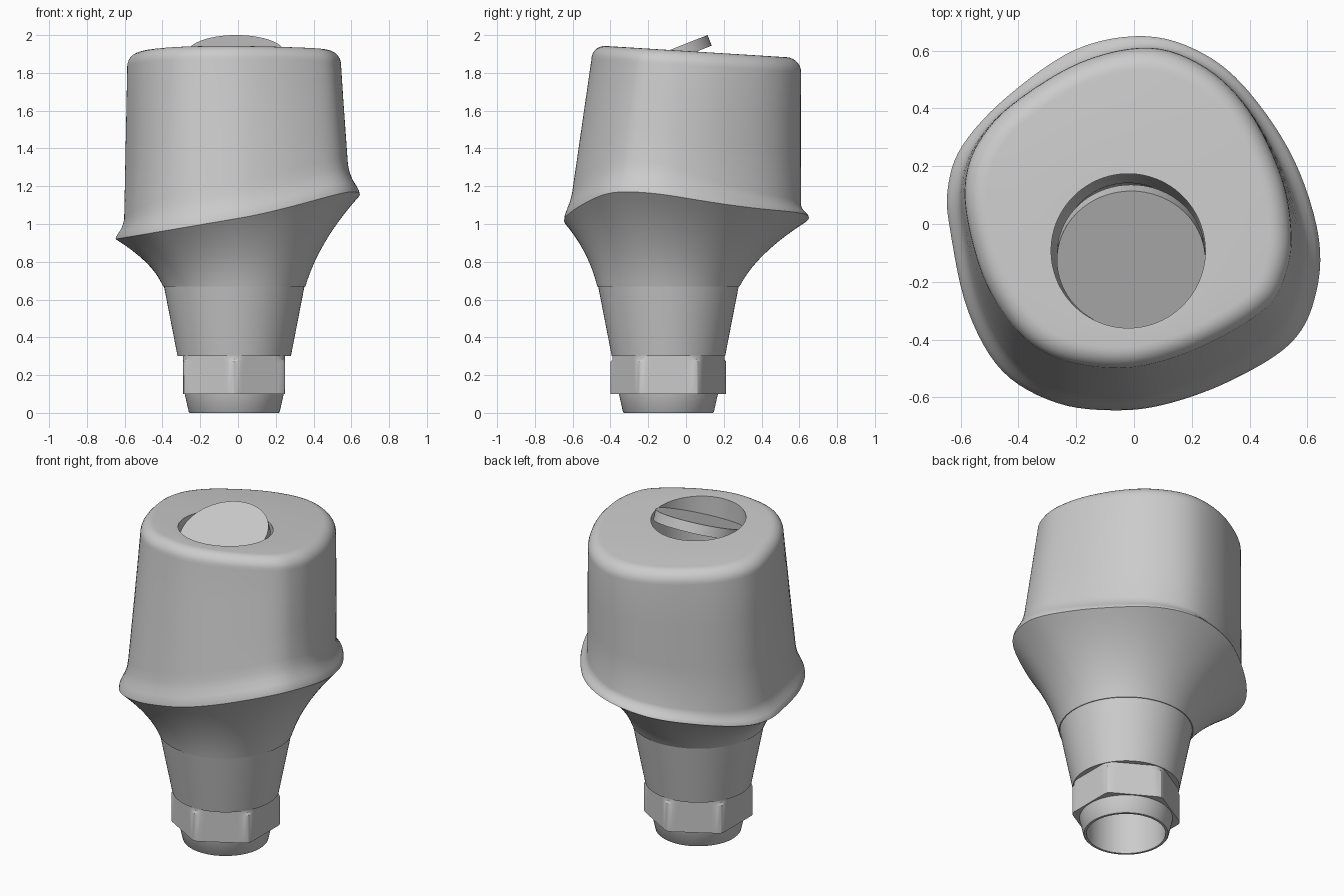
import bpy
import bmesh
from math import atan2, cos, sin, pi, radians
from mathutils import Vector, Matrix

if "Cube" in bpy.data.objects:
    bpy.data.objects.remove(bpy.data.objects["Cube"], do_unlink=True)

AXIS = Vector((-0.02, -0.093))        # shared axis of the base and the bore
TOP_CENTRE = Vector((-0.02, 0.05))

metal = bpy.data.materials.new("satin_grey")
metal.use_nodes = True
GREY = (0.6, 0.6, 0.6, 1)
metal.diffuse_color = GREY
metal.node_tree.nodes["Principled BSDF"].inputs["Base Color"].default_value = GREY


def finish(name, bm):
    """Turn a bmesh into a smooth object with sharp edges kept."""
    bmesh.ops.recalc_face_normals(bm, faces=bm.faces)
    mesh = bpy.data.meshes.new(name)
    bm.to_mesh(mesh)
    bm.free()
    obj = bpy.data.objects.new(name, mesh)
    bpy.context.collection.objects.link(obj)
    mesh.materials.append(metal)
    bpy.ops.object.select_all(action="DESELECT")
    obj.select_set(True)
    bpy.context.view_layer.objects.active = obj
    bpy.ops.object.shade_smooth_by_angle(angle=radians(28))
    return obj


def loft(name, rings):
    """Bridge rings in order, the last one back to the first (a hollow solid)."""
    bm = bmesh.new()
    loops = [[bm.verts.new(p) for p in ring] for ring in rings]
    n = len(loops[0])
    for a, b in zip(loops, loops[1:] + loops[:1]):
        for i in range(n):
            j = (i + 1) % n
            bm.faces.new((a[i], a[j], b[j], b[i]))
    return finish(name, bm)


def circle(radius, z, angles):
    return [Vector((AXIS.x + radius * cos(t), AXIS.y + radius * sin(t), z)) for t in angles]


def smooth_loop(points, steps=6):
    """Closed Catmull-Rom curve through the points."""
    pts = [Vector(p) for p in points]
    n, out = len(pts), []
    for i in range(n):
        a, b, c, d = (pts[(i + k) % n] for k in (-1, 0, 1, 2))
        for s in range(steps):
            t = s / steps
            out.append(0.5 * (2 * b + (c - a) * t + (2 * a - 5 * b + 4 * c - d) * t ** 2
                              + (3 * b - a - 3 * c + d) * t ** 3))
    return out


# Outlines of the flared margin and of the crown top, at matching stations
margin = smooth_loop([
    (.64, -.05), (.555, .22), (.4, .455), (.24, .59), (.04, .65), (-.2, .605),
    (-.44, .44), (-.595, .27), (-.645, .12), (-.635, -.03), (-.575, -.3), (-.455, -.51),
    (-.265, -.62), (-.055, -.645), (.125, -.62), (.34, -.54), (.54, -.415), (.625, -.26)])
shoulder = smooth_loop([
    (.545, -.035), (.51, .165), (.4, .39), (.25, .54), (.055, .61), (-.185, .56),
    (-.42, .415), (-.54, .28), (-.585, .14), (-.57, -.02), (-.51, -.21), (-.405, -.37),
    (-.27, -.465), (-.08, -.5), (.085, -.48), (.28, -.405), (.46, -.29), (.525, -.18)])
spin = [atan2(p.y - AXIS.y, p.x - AXIS.x) for p in margin]


def margin_z(p):
    return 1.03 + 0.17 * p.x - 0.32 * max(0, p.x) ** 2 * p.y


def top_z(p):
    return 1.916 - 0.062 * p.y


# Crown: concave flare, margin lip, tapered wall, rounded top, bore
NECK_Z = 0.67
rings = [circle(0.235, NECK_Z, spin)]
neck = circle(0.377, NECK_Z, spin)
FLARE_STEPS = 14
for k in range(FLARE_STEPS + 1):
    u = k / FLARE_STEPS
    ring = []
    for p, q in zip(margin, neck):
        xy = q.xy.lerp(p, (u + u * u) / 2)
        ring.append(Vector((*xy, NECK_Z + (margin_z(p) - NECK_Z) * u)))
    rings.append(ring)

foot = [s.lerp(p, 0.31 - 0.55 * p.y) for s, p in zip(shoulder, margin)]
for inward, rise in ((.06, .12), (.3, .3), (.6, .5), (.85, .76), (1, 1.05)):
    ring = []
    for p, f in zip(margin, foot):
        lip = 0.12 + 0.02 * p.x - 0.09 * p.y
        ring.append(Vector((*p.lerp(f, inward), margin_z(p) + lip * rise)))
    rings.append(ring)
wall_start = rings[-1]

FILLET = 0.075
wall_end = [Vector((*s, top_z(s) - FILLET)) for s in shoulder]
for t in (1 / 3, 2 / 3):
    rings.append([a.lerp(b, t) for a, b in zip(wall_start, wall_end)])
for k in range(8):
    a = k / 7 * pi / 2
    ring = []
    for s in shoulder:
        xy = TOP_CENTRE + (s - TOP_CENTRE) * (1 - 0.135 * (1 - cos(a)))
        ring.append(Vector((*xy, top_z(xy) - FILLET * (1 - sin(a)))))
    rings.append(ring)

mouth = circle(0.267, 0, spin)
for p in mouth:
    p.z = top_z(p)
rings += [mouth, circle(0.267, 0.95, spin)]
loft("crown", rings)

# Tapered collar, hexagonal lock and bottom tube share evenly spaced rings
SEGMENTS = 96
even = [2 * pi * i / SEGMENTS for i in range(SEGMENTS)]


def turned(name, profile):
    return loft(name, [circle(r, z, even) for r, z in profile])


turned("collar", [(.225, .3), (.3, .3), (.372, NECK_Z), (.235, NECK_Z)])
turned("bottom_tube", [(.222, 0), (.236, 0), (.241, .006), (.262, .1), (.222, .1)])


def hex_ring(limit, z):
    """Hexagon with flats facing the sides, corners trimmed to a round limit."""
    ring = []
    for t in even:
        off_flat = (t + pi / 6) % (pi / 3) - pi / 6
        r = min(0.27 / cos(off_flat), limit)
        ring.append(Vector((AXIS.x + r * cos(t), AXIS.y + r * sin(t), z)))
    return ring


loft("hex_lock", [circle(.222, .1, even), hex_ring(.306, .1), hex_ring(.306, .272),
                  hex_ring(.296, .282), hex_ring(.296, .3), circle(.222, .3, even)])

# Tilted disc sitting in the mouth of the bore
TILT = radians(21.5)
THICK = 0.06
bm = bmesh.new()
place = (Matrix.Translation((AXIS.x + 0.01, -0.125, 1.906))
         @ Matrix.Rotation(TILT, 4, "X") @ Matrix.Translation((0, 0, -THICK / 2)))
bmesh.ops.create_cone(bm, cap_ends=True, segments=72, radius1=0.257, radius2=0.257,
                      depth=THICK, matrix=place)
finish("plug_disc", bm)
